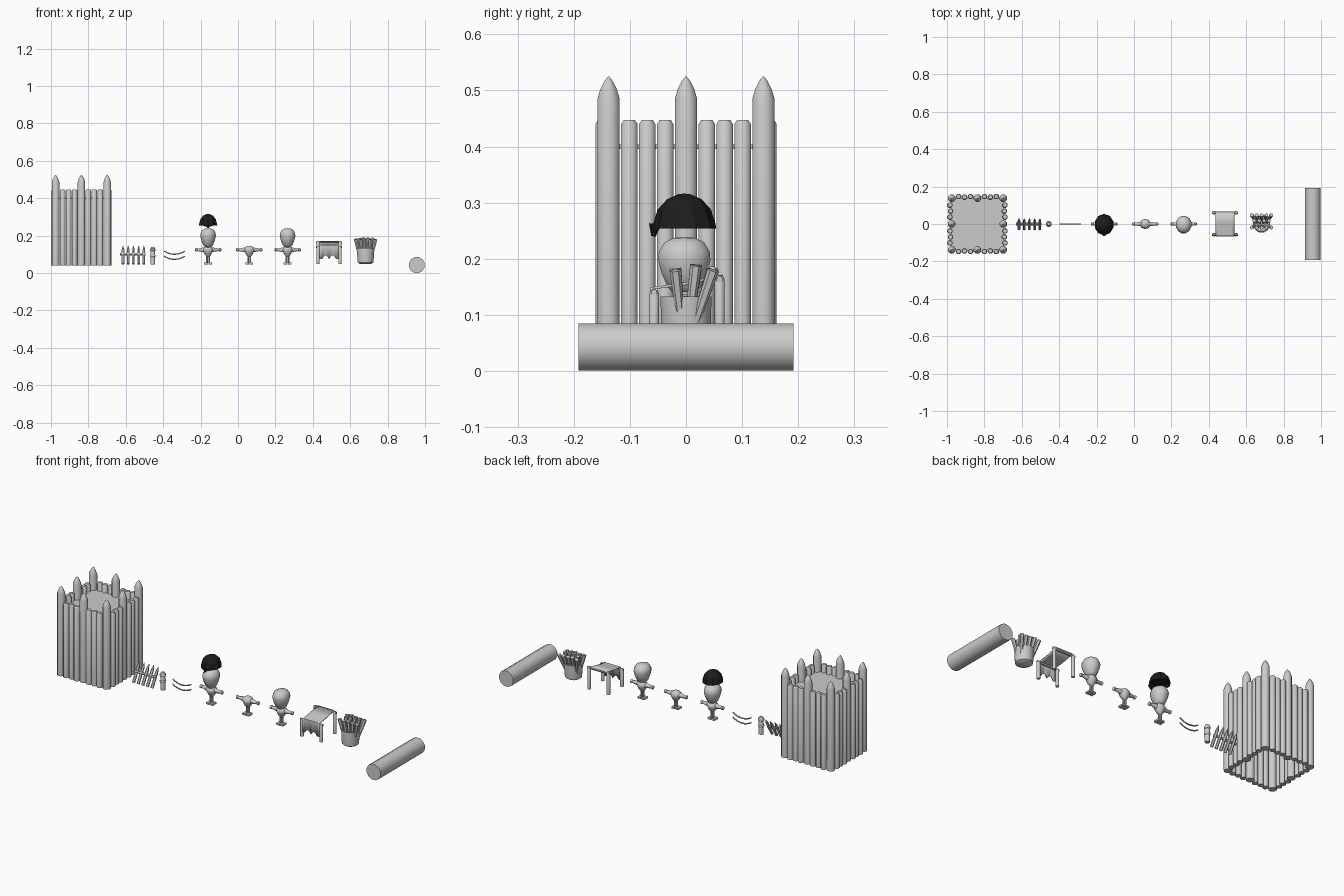
import bpy, math, random
from mathutils import Vector

if "Cube" in bpy.data.objects:
    bpy.data.objects.remove(bpy.data.objects["Cube"])
random.seed(4)

def mesh(name, verts, faces, smooth=True):
    me = bpy.data.meshes.new(name)
    me.from_pydata(verts, [], faces)
    ob = bpy.data.objects.new(name, me)
    bpy.context.collection.objects.link(ob)
    for p in me.polygons:
        p.use_smooth = False
    if smooth:
        bpy.ops.object.select_all(action='DESELECT')
        ob.select_set(True)
        bpy.context.view_layer.objects.active = ob
        bpy.ops.object.shade_smooth_by_angle(angle=math.radians(50))
    return ob

def lathe(name, profile, a, direction=(0, 0, 1), n=8, sy=1.0, smooth=True):
    """Capped revolve of (radius, height) pairs about an axis starting at a."""
    q = Vector((0, 0, 1)).rotation_difference(Vector(direction))
    v, f = [], []
    for r, h in profile:
        for i in range(n):
            t = 2 * math.pi * (i + .5) / n
            v.append(Vector(a) + q @ Vector((r * math.cos(t), r * sy * math.sin(t), h)))
    for k in range(len(profile) - 1):
        for i in range(n):
            j = (i + 1) % n
            f.append((k * n + i, k * n + j, k * n + n + j, k * n + n + i))
    f.append(tuple(range(n - 1, -1, -1)))
    f.append(tuple(range(len(v) - n, len(v))))
    return mesh(name, v, f, smooth)

def rod(name, a, b, r0, r1=None, n=8):
    d = Vector(b) - Vector(a)
    return lathe(name, [(r0, 0), (r0 if r1 is None else r1, d.length)], a, d, n)

def box(name, c, s):
    v = [(c[0] + x * s[0] / 2, c[1] + y * s[1] / 2, c[2] + z * s[2] / 2)
         for x in (-1, 1) for y in (-1, 1) for z in (-1, 1)]
    return mesh(name, v, [(0, 1, 3, 2), (4, 6, 7, 5), (0, 4, 5, 1), (2, 3, 7, 6), (0, 2, 6, 4), (1, 5, 7, 3)], False)

# palisade tower: tall pointed stakes with three short ones between
tx, half = -.837, .138
tall = [(.0215, 0), (.0215, .445), (.016, .462), (.008, .477), (.001, .485)]
short = [(.0158, 0), (.0158, .4), (.011, .407)]
for side in range(4):
    ca, sa = round(math.cos(side * math.pi / 2)), round(math.sin(side * math.pi / 2))
    for k in range(8):
        u = -half + half * k / 4
        big = k % 4 == 0
        if not big:
            u = (-.101, -.069, -.037, 0, .037, .069, .101)[k - 1]
        w = half if big else half + (.009 if k % 2 else .006)
        lathe("tall_stake" if big else "short_stake", tall if big else short,
              (tx + u * ca + w * sa, u * sa - w * ca, .04))
box("tower_floor", (tx, 0, .4), (.28, .28, .008))

# spiked barrier: leaning stakes on a rail
for i in range(5):
    x = -.615 + .028 * i
    d = Vector((0, .055, .095))
    lathe("barrier_spike", [(.008, 0), (.008, .085), (.001, .112)], (x, -.027, .049), d, 6)
rod("barrier_rail", (-.632, 0, .1), (-.495, 0, .1), .007, n=6)

# single post with rope bands
lathe("rope_post", [(.013, 0), (.013, .088), (.009, .095)], (-.455, 0, .045))
for z in (.085, .118):
    lathe("post_band", [(.013, 0), (.0165, .003), (.0165, .009), (.013, .012)], (-.455, 0, z))

# two sagging ropes
for z in (.117, .09):
    cu = bpy.data.curves.new("rope", 'CURVE')
    cu.dimensions = '3D'
    cu.bevel_depth = .0035
    cu.bevel_resolution = 1
    cu.use_fill_caps = True
    sp = cu.splines.new('POLY')
    sp.points.add(8)
    for i, p in enumerate(sp.points):
        t = i / 4 - 1
        p.co = (-.34 + .056 * t, 0, z - .017 * (1 - t * t), 1)
    bpy.context.collection.objects.link(bpy.data.objects.new("rope", cu))

# figures: egg torso, stub arms, thin legs, optional head
def figure(x, head):
    lathe("torso", [(.006, 0), (.017, .012), (.027, .03), (.03, .042), (.02, .055), (.01, .06)],
          (x, 0, .085), n=10, sy=.9)
    for s in (-1, 1):
        rod("arm", (x + s * .02, 0, .124), (x + s * .058, 0, .124), .014, .007)
        lathe("hand", [(.005, 0), (.01, .004), (.01, .011), (.004, .015)],
              (x + s * .056, 0, .124), (s, 0, 0))
        rod("leg", (x + s * .006, 0, .052), (x + s * .006, 0, .095), .005, n=6)
        box("foot", (x + s * .011, -.004, .051), (.019, .032, .009))
    if head:
        lathe("head", [(.015, 0), (.027, .012), (.037, .036), (.043, .06), (.042, .075),
                       (.033, .092), (.018, .1), (.004, .102)], (x, -.003, .137), n=12, sy=1.12)

figure(-.16, True)
figure(.06, False)
figure(.265, True)

# dark hat whose brim dips to a point at the front
hat = lathe("hat", [(.035, .012), (.052, 0), (.05, .01), (.043, .034), (.028, .052), (.01, .061), (.002, .062)],
            (-.16, -.003, .254), n=10, sy=1.1, smooth=False)
for v in hat.data.vertices[10:20]:
    if v.co.y < -.05:
        v.co.z -= .01
rod("hat_point", (-.16, -.055, .262), (-.16, -.058, .24), .011, .004, 6)
mat = bpy.data.materials.new("dark_felt")
mat.diffuse_color = (.012, .012, .012, 1)
mat.use_nodes = True
mat.node_tree.nodes["Principled BSDF"].inputs["Base Color"].default_value = mat.diffuse_color
for ob in bpy.data.objects:
    if ob.name.startswith("hat"):
        ob.data.materials.append(mat)

# lean-to: four posts, side poles, sloping hide hanging down in front
for x in (.428, .545):
    for y, h in ((-.057, .142), (.06, .168)):
        lathe("shelter_post", [(.0095, 0), (.0095, h - .052), (.006, h - .046)], (x, y, .048))
for y, z in ((-.057, .14), (.06, .163)):
    rod("shelter_pole", (.418, y, z), (.555, y, z), .006, n=6)
v, f = [], []
for i in range(9):
    x = .437 + .1 * i / 8
    low = .075 + (.018 if i in (2, 3, 5, 6) else 0)
    v += [(x, .065, .172), (x, 0, .158), (x, -.063, .149), (x, -.066, low)]
    if i:
        b = 4 * i
        f += [(b - 4 + k, b - 3 + k, b + 1 + k, b + k) for k in range(3)]
hide = mesh("shelter_hide", v, f)
m = hide.modifiers.new("thickness", 'SOLIDIFY')
m.thickness = .005

# basket of stakes
bx = .682
lathe("basket", [(.03, 0), (.043, .008), (.046, .04), (.047, .085), (.042, .085), (.04, .06)],
      (bx, 0, .048), n=12)
for row, y in enumerate((-.015, .008, .027)):
    for k in range(5 - row % 2):
        u = (k - (4 - row % 2) / 2) / 2
        a = (bx + u * .03, y * .5, .075)
        b = (bx + u * .053, y * 1.6 + .005, .178 + random.uniform(0, .013))
        rod("bundled_stake", a, b, .007, .0105, 6)

# large log lying along y
rod("log", (.956, -.192, .0425), (.956, .192, .0425), .0435, n=12)
